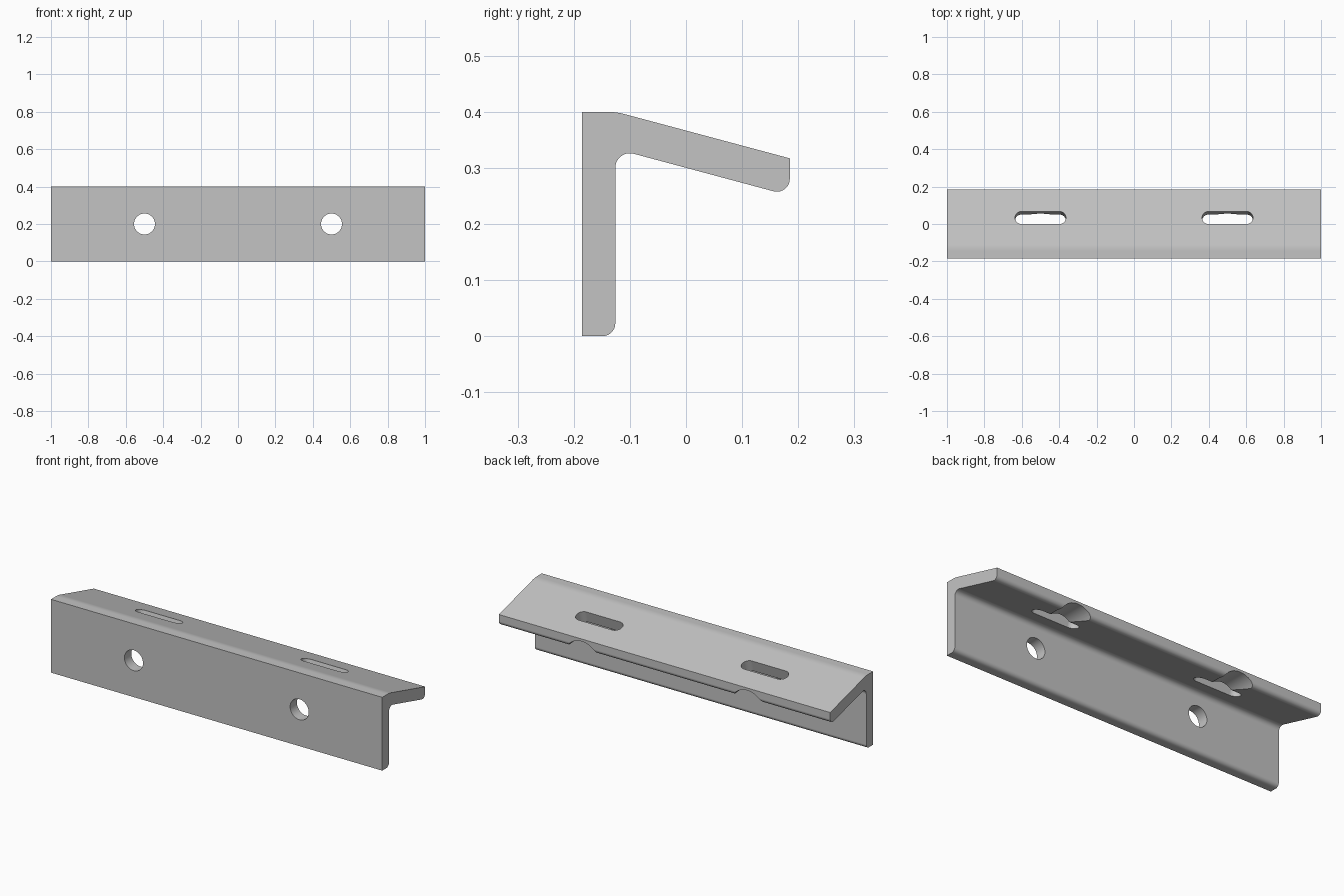
import bpy, bmesh
from math import cos, sin, pi, radians
from mathutils import Matrix, Vector

if "Cube" in bpy.data.objects:
    bpy.data.objects.remove(bpy.data.objects["Cube"], do_unlink=True)

TILT = radians(15)      # slope of the upper flange

steel = bpy.data.materials.new("grey_steel")
steel.use_nodes = True
GREY = (0.55, 0.55, 0.55, 1)
steel.diffuse_color = GREY
steel.node_tree.nodes["Principled BSDF"].inputs["Base Color"].default_value = GREY


def rounded(corners, steps=10):
    """Outline from (x, y, radius) corners, with a tangent arc at each rounded one."""
    points = []
    for i, (x, y, r) in enumerate(corners):
        p = Vector((x, y))
        if r == 0:
            points.append(p)
            continue
        a = (Vector(corners[i - 1][:2]) - p).normalized()
        b = (Vector(corners[(i + 1) % len(corners)][:2]) - p).normalized()
        half = a.angle(b) / 2
        centre = p + (a + b).normalized() * r / sin(half)
        start = p + a * r / (sin(half) / cos(half)) - centre
        sweep = (pi - 2 * half) * (1 if a.cross(b) < 0 else -1)
        for k in range(steps + 1):
            t = sweep * k / steps
            points.append(centre + Matrix.Rotation(t, 2) @ start)
    return points


def slot_outline(half_length, r, steps=24):
    """Round-ended slot along x; a circle when half_length equals r."""
    points = []
    for side in (1, -1):
        for k in range(steps + 1):
            t = pi * k / steps - pi / 2
            points.append(Vector((side * (half_length - r + r * cos(t)), side * r * sin(t))))
    return points


def prism(name, outline, depth, matrix):
    """Extrude an outline both ways along its local z axis."""
    bm = bmesh.new()
    face = bm.faces.new([bm.verts.new((p.x, p.y, -depth / 2)) for p in outline])
    grown = bmesh.ops.extrude_face_region(bm, geom=[face])["geom"]
    verts = [g for g in grown if isinstance(g, bmesh.types.BMVert)]
    bmesh.ops.translate(bm, verts=verts, vec=(0, 0, depth))
    bmesh.ops.remove_doubles(bm, verts=bm.verts, dist=1e-5)
    bmesh.ops.transform(bm, matrix=matrix, verts=bm.verts)
    bmesh.ops.recalc_face_normals(bm, faces=bm.faces)
    mesh = bpy.data.meshes.new(name)
    bm.to_mesh(mesh)
    bm.free()
    mesh.materials.append(steel)
    obj = bpy.data.objects.new(name, mesh)
    bpy.context.collection.objects.link(obj)
    return obj


# Angle bracket: upright leg and sloping flange in one bent section
section = rounded([
    (-0.185, 0, 0), (-0.126, 0, 0.023), (-0.126, 0.334, 0.026),
    (0.185, 0.2505, 0.023), (0.185, 0.317, 0), (-0.125, 0.4, 0.13), (-0.185, 0.4, 0),
])
along_x = Matrix(((0, 0, 1, 0), (1, 0, 0, 0), (0, 1, 0, 0), (0, 0, 0, 1)))
bracket = prism("angle_bracket", section, 2, along_x)

# Cutters: bolt hole, clearance bore under the flange, and flange slot
along_y = Matrix.Rotation(pi / 2, 4, "X")
cutters = []
for x in (-0.5, 0.5):
    cutters += [
        prism("bolt_hole_cutter", slot_outline(0.056, 0.056), 0.2,
              Matrix.Translation((x, -0.16, 0.2)) @ along_y),
        prism("clearance_cutter", slot_outline(0.104, 0.104), 0.4,
              Matrix.Translation((x, 0.1, 0.2)) @ along_y),
        prism("slot_cutter", slot_outline(0.136, 0.035), 0.2,
              Matrix.Translation((x, 0.0335, 0.3576)) @ Matrix.Rotation(-TILT, 4, "X")),
    ]

bpy.ops.object.select_all(action="DESELECT")
bpy.context.view_layer.objects.active = bracket
bracket.select_set(True)
for cutter in cutters:
    mod = bracket.modifiers.new("cut", "BOOLEAN")
    mod.operation = "DIFFERENCE"
    mod.solver = "EXACT"
    mod.object = cutter
    bpy.ops.object.modifier_apply(modifier=mod.name)
    bpy.data.objects.remove(cutter, do_unlink=True)

# Smooth bends and bores, crisp edges, flat plates
bpy.ops.object.shade_smooth_by_angle(angle=radians(30))
flat = bracket.modifiers.new("even_normals", "WEIGHTED_NORMAL")
flat.keep_sharp = True
